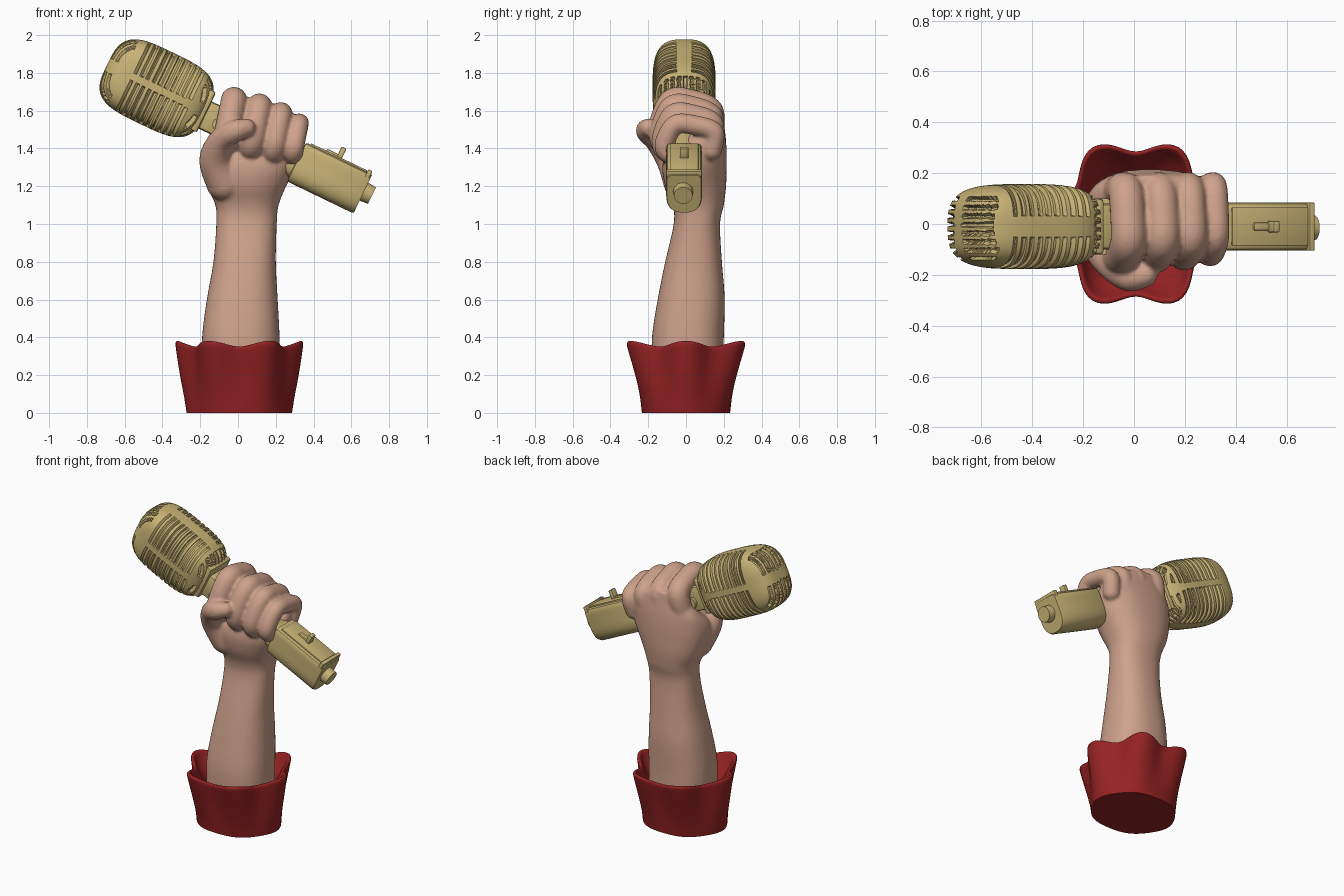
import bpy, bmesh, math
from math import sin, cos, pi
from mathutils import Vector, Matrix

cube = bpy.data.objects.get("Cube")
if cube:
    bpy.data.objects.remove(cube, do_unlink=True)


def material(name, rgb):
    m = bpy.data.materials.new(name)
    m.use_nodes = True
    m.diffuse_color = (*rgb, 1)
    bsdf = next(n for n in m.node_tree.nodes if n.type == 'BSDF_PRINCIPLED')
    bsdf.inputs["Base Color"].default_value = (*rgb, 1)
    return m


SKIN = material("skin", (0.62, 0.36, 0.26))
GOLD = material("pale gold", (0.58, 0.45, 0.18))
RED = material("dark red", (0.30, 0.016, 0.017))

# Local frame of the microphone: x along its axis, z up across it
MIC = Matrix.Translation((0, -0.01, 1.51)) @ Matrix.Rotation(math.radians(25.8), 4, 'Y')


def finish(name, bm, mat, frame=None, angle=40):
    bmesh.ops.recalc_face_normals(bm, faces=bm.faces)
    if frame:
        bm.transform(frame)
    me = bpy.data.meshes.new(name)
    bm.to_mesh(me)
    bm.free()
    me.materials.append(mat)
    ob = bpy.data.objects.new(name, me)
    bpy.context.collection.objects.link(ob)
    bpy.ops.object.select_all(action='DESELECT')
    ob.select_set(True)
    bpy.context.view_layer.objects.active = ob
    bpy.ops.object.shade_smooth_by_angle(angle=math.radians(angle))
    return ob


def loft(bm, rings):
    """Skin a closed surface over rings of equal length."""
    rows = [[bm.verts.new(p) for p in ring] for ring in rings]
    n = len(rows[0])
    for a, b in zip(rows, rows[1:]):
        for i in range(n):
            j = (i + 1) % n
            bm.faces.new((a[i], a[j], b[j], b[i]))
    bm.faces.new(rows[0][::-1])
    bm.faces.new(rows[-1])


def oval(a, b, n, count):
    """Evenly turned points of a superellipse with half sizes a and b."""
    pts = []
    for i in range(count):
        t = 2 * pi * i / count
        r = (abs(cos(t) / a) ** n + abs(sin(t) / b) ** n) ** (-1 / n)
        pts.append((r * cos(t), r * sin(t)))
    return pts


def spline(points, steps):
    """Catmull-Rom samples through tuples of any size."""
    pts = [points[0], *points, points[-1]]
    out = []
    for a, b, c, d in zip(pts, pts[1:], pts[2:], pts[3:]):
        for k in range(steps):
            t = k / steps
            out.append([0.5 * (2 * q + (r - p) * t + (2 * p - 5 * q + 4 * r - s) * t * t
                               + (3 * q - p - 3 * r + s) * t ** 3)
                        for p, q, r, s in zip(a, b, c, d)])
    return out + [list(points[-1])]


def limb(bm, points):
    """Overlapping balls along a path of x, y, z, radius."""
    for x, y, z, r in spline(points, 7):
        bmesh.ops.create_icosphere(bm, subdivisions=3, radius=r,
                                   matrix=Matrix.Translation((x, y, z)))


def box(name, centre, size, bevel=0.006):
    bm = bmesh.new()
    bmesh.ops.create_cube(bm, size=1, matrix=Matrix.Translation(centre) @ Matrix.Diagonal((*size, 1)))
    bmesh.ops.bevel(bm, geom=bm.edges[:], offset=bevel, segments=2, affect='EDGES', profile=0.5)
    return finish(name, bm, GOLD, MIC)


def disc(name, centre, radius, depth, turn):
    bm = bmesh.new()
    bmesh.ops.create_cone(bm, cap_ends=True, segments=32, radius1=radius, radius2=radius * 0.9,
                          depth=depth, matrix=Matrix.Translation(centre) @ turn)
    return finish(name, bm, GOLD, MIC)


# Forearm, wrist and palm: z, left, right, front, back
bm = bmesh.new()
sections = [
    (0.20, -0.19, 0.22, -0.18, 0.20), (0.40, -0.19, 0.22, -0.18, 0.20),
    (0.60, -0.165, 0.21, -0.15, 0.205), (0.80, -0.13, 0.20, -0.11, 0.19),
    (1.00, -0.115, 0.205, -0.065, 0.18), (1.10, -0.12, 0.215, -0.07, 0.20),
    (1.20, -0.165, 0.255, -0.11, 0.212), (1.30, -0.19, 0.305, -0.125, 0.215),
    (1.38, -0.19, 0.325, -0.10, 0.215), (1.46, -0.16, 0.33, 0.00, 0.21),
    (1.54, -0.10, 0.29, 0.05, 0.20), (1.60, -0.05, 0.15, 0.08, 0.19)]
loft(bm, [[((x0 + x1) / 2 + px, (y0 + y1) / 2 + py, z)
           for px, py in oval((x1 - x0) / 2, (y1 - y0) / 2, 2.4, 48)]
          for z, x0, x1, y0, y1 in spline(sections, 4)])

# Four curled fingers: x, top height, radius, vertical stretch
curl = [(0.13, -0.25), (0.14, -0.12), (0.03, -0.07), (-0.065, -0.07),
        (-0.12, -0.20), (-0.10, -0.27), (-0.03, -0.285)]
for x, top, r, k in ((-0.01, 1.715, 0.070, 1), (0.125, 1.68, 0.067, 1),
                     (0.238, 1.63, 0.061, 0.93), (0.332, 1.56, 0.053, 0.75)):
    limb(bm, [(x + 0.2 * dz * k, y + 0.06 - r, top + dz * k + 0.07 - r, r)
              for y, dz in curl])

# Thumb folded across the front
limb(bm, [(-0.07, -0.02, 1.22, 0.10), (-0.118, -0.07, 1.34, 0.088), (-0.09, -0.15, 1.44, 0.066),
          (-0.02, -0.205, 1.49, 0.060), (0.045, -0.20, 1.51, 0.048)])
arm = finish("arm_and_fist", bm, SKIN)
remesh = arm.modifiers.new("Blend", 'REMESH')
remesh.mode = 'VOXEL'
remesh.voxel_size = 0.01
remesh.use_smooth_shade = True
smooth = arm.modifiers.new("Soften", 'SMOOTH')
smooth.factor = 0.5
smooth.iterations = 5

# Fluted sleeve cuff: z, half width, half depth, flute strength, rim wave
bm = bmesh.new()
profile = [(0, 0.275, 0.237, 0.015, 0), (0.08, 0.283, 0.25, 0.03, 0), (0.2, 0.295, 0.277, 0.065, 0),
           (0.31, 0.305, 0.307, 0.09, 0.008), (0.355, 0.307, 0.317, 0.10, 0.014),
           (0.366, 0.297, 0.307, 0.10, 0.015), (0.355, 0.284, 0.293, 0.10, 0.014),
           (0.30, 0.26, 0.26, 0.085, 0.005), (0.22, 0.20, 0.19, 0.03, 0)]
rings = []
for z, a, b, flute, wave in spline(profile, 3):
    ring = []
    for i in range(96):
        t = 2 * pi * i / 96
        w = cos(6 * t)
        ring.append((0.007 + a * cos(t) * (1 + flute * w), b * sin(t) * (1 + flute * w), z + wave * w))
    rings.append(ring)
loft(bm, rings)
finish("sleeve_cuff", bm, RED, angle=60)

# Microphone head: rounded block with slots pressed into its surface
HALF, POWER, CENTRE = 0.29, 3.5, -0.479


def slotted(s, y, z):
    """True where a slot is pressed into the head."""
    if s < -0.2:
        return 0.04 < abs(z) < 0.18 and abs(y) < 0.13 and (y / 0.034) % 1 < 0.42
    if s > 0.225:
        return 0.04 < abs(z) and (y / 0.034) % 1 < 0.42
    on_side = abs(y) / 0.167 > abs(z) / 0.208
    reach = 0.025 < abs(z) < 0.165 if on_side else 0.045 < abs(y)
    return reach and -0.165 < s < 0.205 and (s / 0.036) % 1 < 0.42


bm = bmesh.new()
rings = []
steps = 144
for i in range(1, steps):
    v = sin(pi / 2 * (2 * i / steps - 1))
    scale = (1 - abs(v) ** POWER) ** (1 / POWER)
    s = HALF * v
    ring = []
    for y, z in oval(0.167 * scale, 0.208 * scale, 3, 160):
        press = 0.93 if slotted(s, y, z) else 1
        ring.append((CENTRE + s * press, y * press, z * press))
    rings.append(ring)
loft(bm, rings)
finish("microphone_head", bm, GOLD, MIC)

# Neck, grip and pivot between the head and the hand
box("microphone_neck", (-0.15, 0, -0.015), (0.16, 0.18, 0.16), 0.02)
box("microphone_grip", (0.12, 0, 0), (0.50, 0.13, 0.12), 0.02)
disc("neck_pivot", (-0.10, 0, -0.03), 0.036, 0.22, Matrix.Rotation(pi / 2, 4, 'X'))
box("neck_collar", (-0.205, 0, 0), (0.04, 0.22, 0.24), 0.015)

# Base block with a flat top and a rounded underside
bm = bmesh.new()
rings = []
for s, k in ((0.29, 0.72), (0.355, 0.78), (0.36, 0.96), (0.37, 1), (0.735, 1), (0.748, 0.95)):
    upper = oval(0.095 * k, 0.115 * k, 9, 64)
    lower = oval(0.095 * k, 0.115 * k, 2.7, 64)
    rings.append([(s, y, z - 0.028) for y, z in upper[:33] + lower[33:]])
loft(bm, rings)
finish("microphone_base", bm, GOLD, MIC, 30)
box("base_top_plate", (0.55, 0, 0.088), (0.33, 0.15, 0.012), 0.003)
box("base_end_rim", (0.73, 0, 0.08), (0.025, 0.19, 0.045))
box("switch_tab", (0.552, 0, 0.115), (0.028, 0.045, 0.07))
box("switch_plate", (0.51, 0, 0.095), (0.07, 0.03, 0.02), 0.004)
disc("base_end_knob", (0.765, -0.005, -0.015), 0.054, 0.06, Matrix.Rotation(pi / 2, 4, 'Y'))
